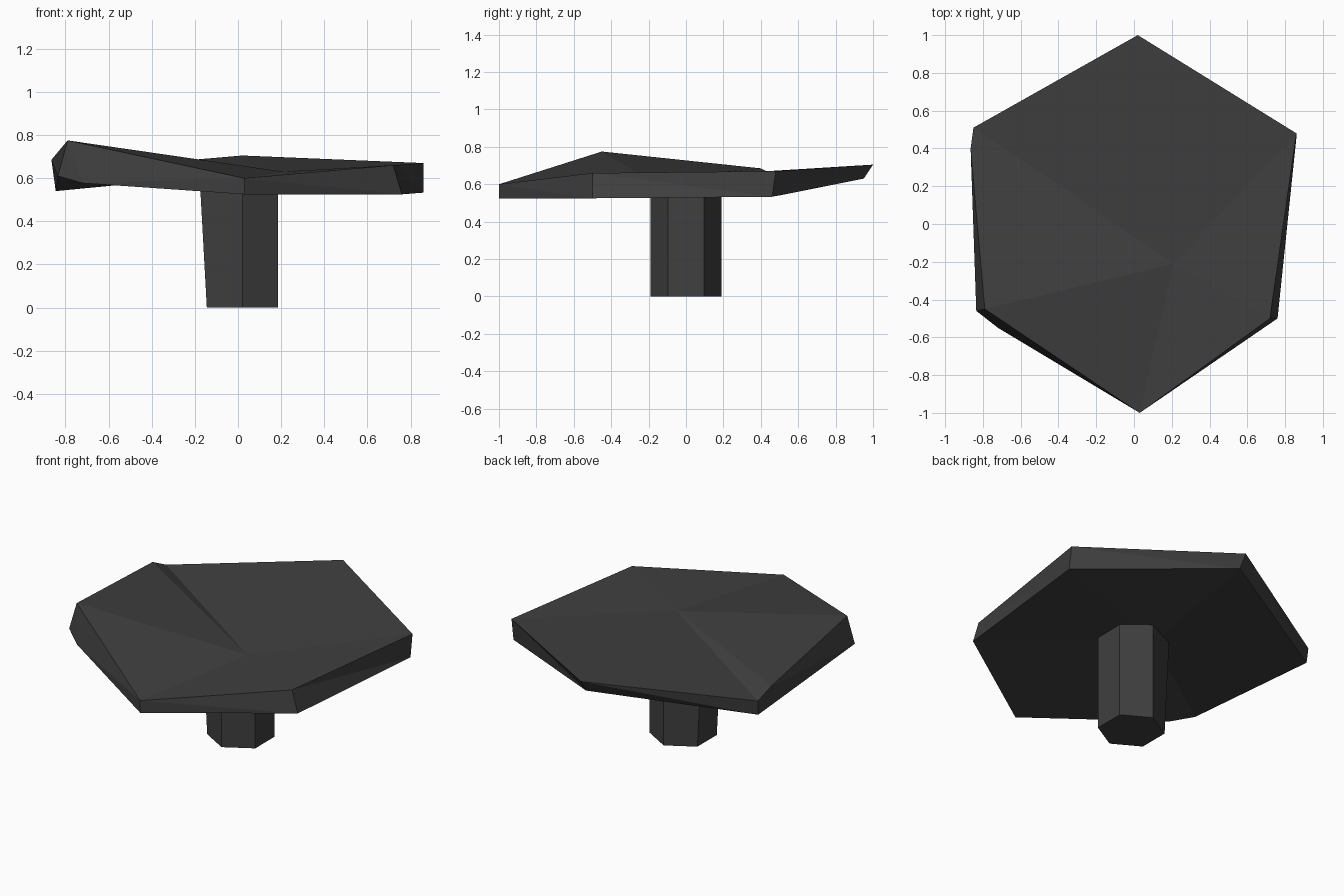
import bpy
import bmesh
from math import sin, cos, pi

cube = bpy.data.objects.get("Cube")
if cube:
    bpy.data.objects.remove(cube, do_unlink=True)

dark_grey = bpy.data.materials.new("dark_grey")
dark_grey.use_nodes = True
colour = (0.05, 0.05, 0.05, 1)
dark_grey.diffuse_color = colour
dark_grey.node_tree.nodes["Principled BSDF"].inputs["Base Color"].default_value = colour


def finish(name, bm):
    bmesh.ops.recalc_face_normals(bm, faces=bm.faces)
    mesh = bpy.data.meshes.new(name)
    bm.to_mesh(mesh)
    bm.free()
    mesh.materials.append(dark_grey)
    obj = bpy.data.objects.new(name, mesh)
    bpy.context.collection.objects.link(obj)


def fan(bm, centre, ring):
    for a, b in zip(ring, ring[1:] + ring[:1]):
        bm.faces.new((centre, a, b))


# Uneven slab: two irregular rims, each fanned to its own centre
bm = bmesh.new()
front, front_left, back_left, back, back_right, side_kink, front_right = top = [
    bm.verts.new(p) for p in (
        (0.03, -1, 0.6), (0.72, -0.5, 0.66), (0.86, 0.48, 0.67), (0.02, 1, 0.705),
        (-0.85, 0.51, 0.63), (-0.865, 0.4, 0.685), (-0.79, -0.45, 0.775))]
b_front, b_front_left, b_back_left, b_back, b_back_right, b_side, b_chip = bottom = [
    bm.verts.new(p) for p in (
        (0.03, -1, 0.525), (0.76, -0.5, 0.525), (0.86, 0.46, 0.533), (0.02, 0.95, 0.63),
        (-0.845, 0.5, 0.54), (-0.835, -0.46, 0.61), (-0.72, -0.55, 0.577))]
fan(bm, bm.verts.new((0.21, -0.21, 0.63)), top)
fan(bm, bm.verts.new((-0.12, 0.03, 0.61)), bottom)

# Rim walls, triangulated along their creases
for tri in (
        (front, b_front, b_front_left), (front, b_front_left, front_left),
        (front_left, b_front_left, b_back_left), (front_left, b_back_left, back_left),
        (back_left, b_back_left, b_back), (back_left, b_back, back),
        (back, b_back, b_back_right), (back, b_back_right, back_right),
        (back_right, b_back_right, side_kink), (side_kink, b_back_right, b_side),
        (side_kink, b_side, front_right), (front_right, b_side, b_chip),
        (front_right, b_chip, front), (front, b_chip, b_front)):
    bm.faces.new(tri)
finish("slab_top", bm)

# Six-sided pillar, flaring slightly on one side towards the slab
bm = bmesh.new()
rings = []
for z, flare in ((0, 0), (0.6, 0.033)):
    ring = []
    for i in range(6):
        a = pi / 6 + i * pi / 3
        x = 0.02 + 0.19 * cos(a)
        ring.append(bm.verts.new((x - (flare if x < -0.1 else 0), 0.19 * sin(a), z)))
    rings.append(ring)
low, high = rings
for i in range(6):
    j = (i + 1) % 6
    bm.faces.new((low[i], low[j], high[j], high[i]))
bm.faces.new(low)
bm.faces.new(high)
finish("pillar", bm)
